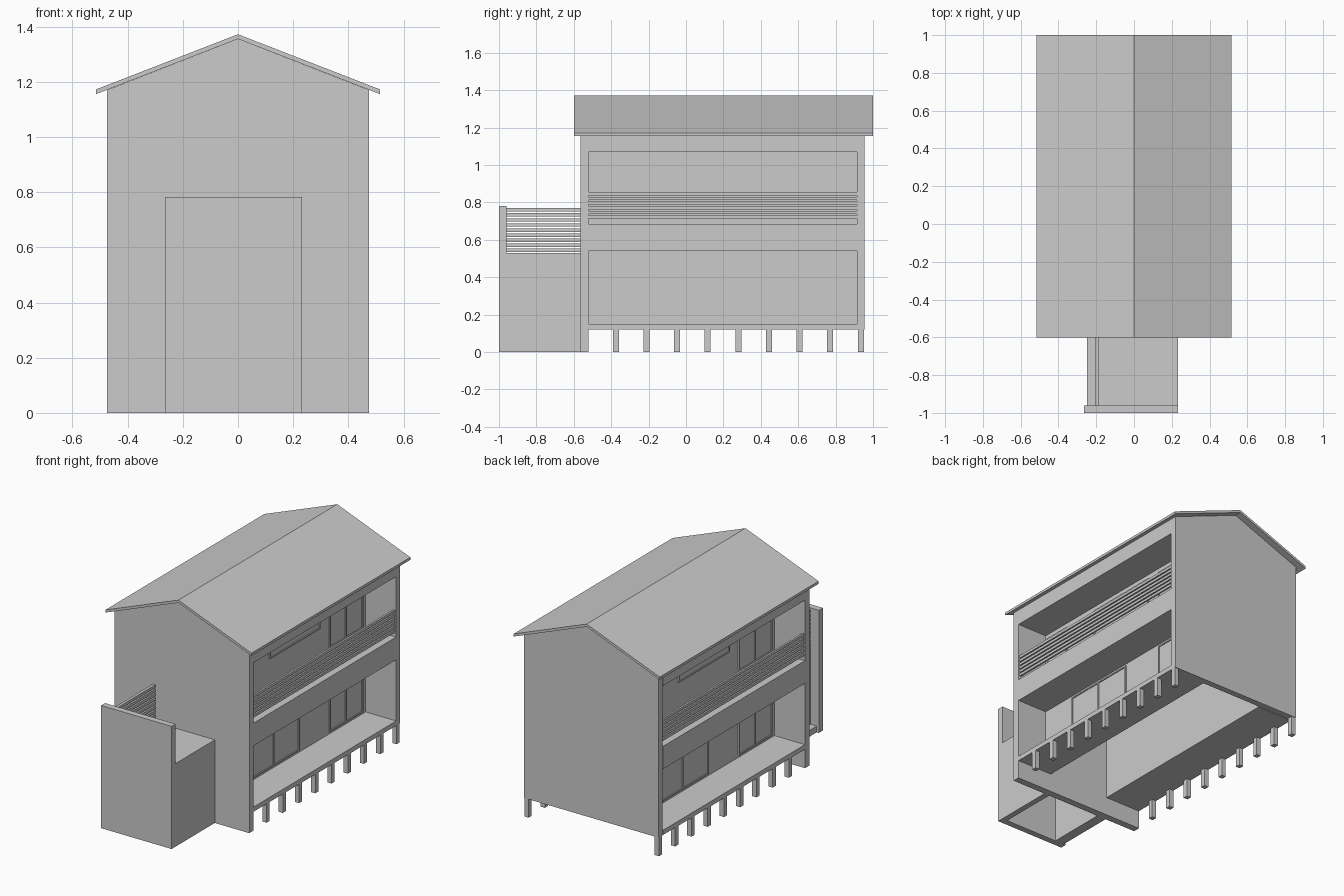
import bpy, math
from mathutils import Matrix, Vector

if "Cube" in bpy.data.objects:
    bpy.data.objects.remove(bpy.data.objects["Cube"])

MID_Y = 0.195          # centre of the main house body
HALF_TURN = (Matrix.Translation((0, MID_Y, 0)) @ Matrix.Rotation(math.pi, 4, 'Z')
             @ Matrix.Translation((0, -MID_Y, 0)))
BOX_FACES = [(0, 2, 3, 1), (4, 5, 7, 6), (0, 1, 5, 4), (2, 6, 7, 3), (0, 4, 6, 2), (1, 3, 7, 5)]


def make(name, verts, faces):
    me = bpy.data.meshes.new(name)
    me.from_pydata(verts, [], faces)
    me.update()
    ob = bpy.data.objects.new(name, me)
    bpy.context.collection.objects.link(ob)
    return ob


def box(name, x, y, z, both=False):
    """Box from ranges; both=True adds a copy turned half way round the house."""
    v = [Vector((a, b, c)) for c in z for b in y for a in x]
    ob = make(name, v, BOX_FACES)
    if both:
        make(name + "_opposite", [HALF_TURN @ p for p in v], BOX_FACES)
    return ob


def prism(name, pts, y0, y1):
    """Extrude an x-z profile along y."""
    n = len(pts)
    v = [(x, y0, z) for x, z in pts] + [(x, y1, z) for x, z in pts]
    f = [tuple(range(n)), tuple(range(2 * n - 1, n - 1, -1))]
    f += [(i, i + n, (i + 1) % n + n, (i + 1) % n) for i in range(n)]
    return make(name, v, f)


def window(name, y0, y1, z0, z1, splits=()):
    """Raised frame bars around thin panes on the recessed facade."""
    t, x = 0.008, (0.258, 0.268)
    box(name + "_pane", (0.258, 0.262), (y0, y1), (z0, z1), True)
    for y in (y0, y1 - t, *[s - t / 2 for s in splits]):
        box(name + "_upright", x, (y, y + t), (z0, z1), True)
    for z in (z0, z1 - t):
        box(name + "_crossbar", x, (y0, y1), (z, z + t), True)


# Pitched roof
prism("roof", [(-0.515, 1.155), (0, 1.355), (0.515, 1.155),
               (0.515, 1.172), (0, 1.372), (-0.515, 1.172)], -0.6, 1.0)

# Gable walls; only the front one reaches the ground
for name, z, y0, y1 in (("front_gable", 0, -0.565, -0.52), ("back_gable", 0.12, 0.915, 0.955)):
    prism(name, [(-0.475, z), (0.475, z), (0.475, 1.17), (0, 1.355), (-0.475, 1.17)], y0, y1)

# Long sides: balcony slabs, fascias and recessed facades
Y = (-0.52, 0.915)
box("ground_balcony_floor", (0.22, 0.475), Y, (0.12, 0.15), True)
box("upper_balcony_floor", (0.22, 0.475), Y, (0.54, 0.685), True)
box("eave_fascia", (0.22, 0.475), Y, (1.07, 1.17), True)
box("recessed_facade", (0.22, 0.26), Y, (0.15, 1.07), True)
box("middle_floor", (-0.22, 0.22), Y, (0.66, 0.685))

# Windows and doors
window("ground_wide_window", -0.27, 0.24, 0.165, 0.525, (-0.02,))
window("ground_small_window", 0.545, 0.88, 0.165, 0.525, (0.71,))
window("upper_door", -0.5, -0.315, 0.7, 1.04)
window("upper_long_window", -0.06, 0.45, 0.86, 1.04)
window("upper_small_window", 0.545, 0.88, 0.7, 1.04, (0.71,))

# Balcony railing slats
for i in range(6):
    z = 0.713 + i * 0.025
    box("balcony_slat", (0.455, 0.467), Y, (z, z + 0.017), True)

# Ground posts along both sides
for i in range(9):
    y = -0.375 + i * 0.1637
    for s in (-1, 1):
        box("post", sorted((s * 0.445, s * 0.475)), (y - 0.016, y + 0.016), (0, 0.12))

# Front entrance porch
P = (-0.96, -0.565)
box("porch_front_wall", (-0.265, 0.232), (-1.0, -0.96), (0, 0.782))
box("porch_right_wall", (0.195, 0.232), P, (0, 0.505))
box("porch_landing", (-0.205, 0.232), P, (0.505, 0.53))
box("porch_left_wall", (-0.205, -0.185), P, (0, 0.505))
box("porch_step", (-0.25, -0.205), P, (0, 0.04))
for i in range(9):
    z = 0.535 + i * 0.027
    box("porch_slat", (-0.205, -0.187), P, (z, z + 0.018))
